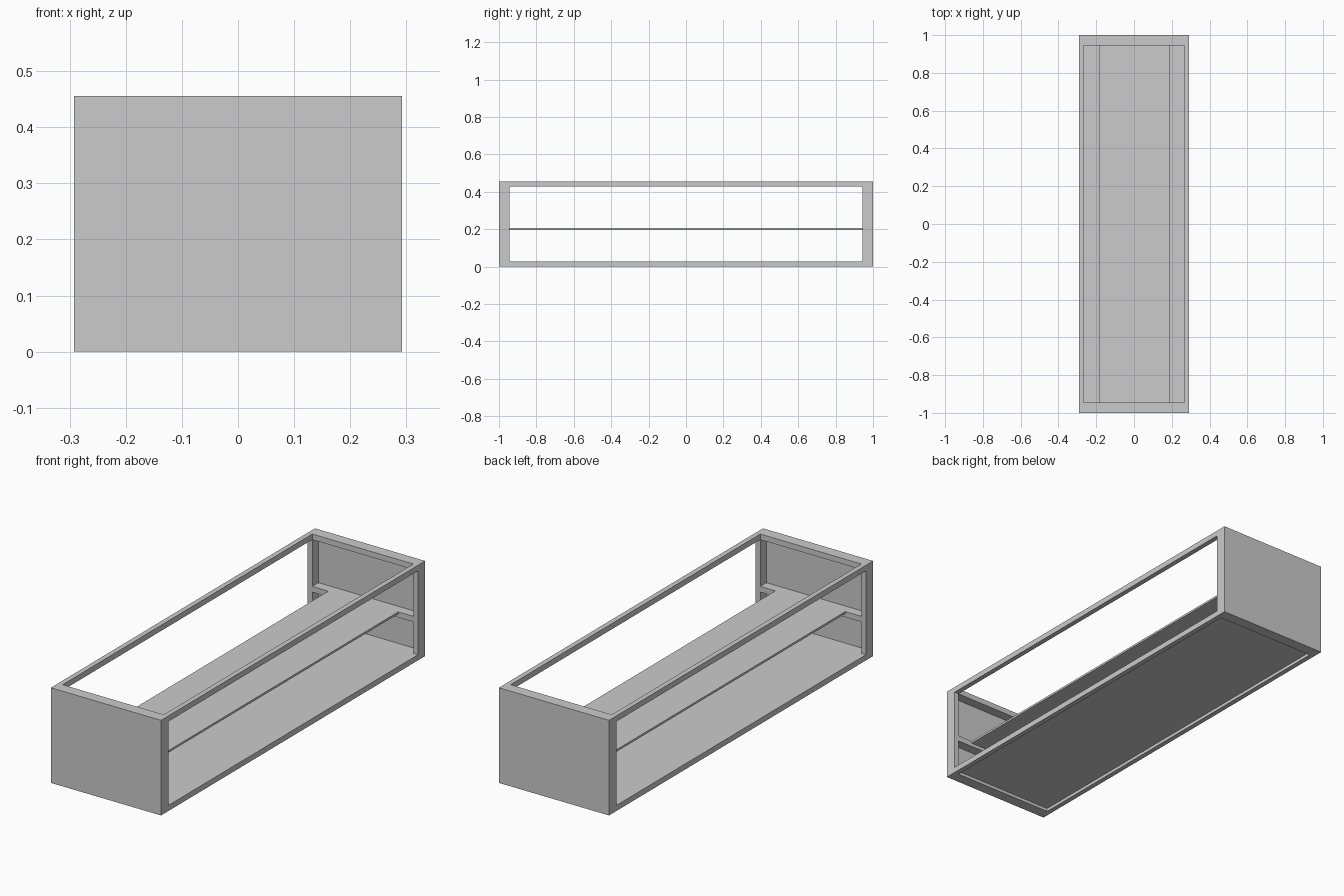
import bpy

cube = bpy.data.objects.get("Cube")
if cube:
    bpy.data.objects.remove(cube, do_unlink=True)

grey = bpy.data.materials.new("light grey")
grey.use_nodes = True
colour = (0.6, 0.6, 0.6, 1)
grey.diffuse_color = colour
grey.node_tree.nodes["Principled BSDF"].inputs["Base Color"].default_value = colour


def box(name, x, y, z):
    """Axis-aligned board given by its (low, high) extent on each axis."""
    spans = (x, y, z)
    bpy.ops.mesh.primitive_cube_add(size=1)
    ob = bpy.context.object
    ob.name = ob.data.name = name
    for v in ob.data.vertices:
        v.co = [(a + b) / 2 + c * (b - a) for c, (a, b) in zip(v.co, spans)]
    ob.data.materials.append(grey)
    return ob


def span(a, b, sign):
    return tuple(sorted((a * sign, b * sign)))


W, L, H = 0.292, 1.0, 0.456          # half width, half length, height
TX, TY, TZ = 0.024, 0.055, 0.027     # bar thickness on each axis
IX, IY = W - TX, L - TY              # inner half extents
SHELF = 0.205                        # top of the shelf
PANEL = 0.008                        # end panel thickness
levels = {"bottom": (0, TZ), "top": (H - TZ, H)}
shelf_bar = (SHELF - TZ, SHELF)

# Long side rails
for side, sx in (("left", 1), ("right", -1)):
    for level, z in levels.items():
        box(f"{level}_{side}_rail", span(IX, W, sx), (-IY, IY), z)

# Closed ends: posts, cross bars and flush panels
for end, sy in (("front", -1), ("back", 1)):
    y = span(IY, L, sy)
    for side, sx in (("left", 1), ("right", -1)):
        box(f"{end}_{side}_post", span(IX, W, sx), y, (0, H))
    for level, z in levels.items():
        box(f"{end}_{level}_bar", (-IX, IX), y, z)
    box(f"{end}_shelf_bar", (-IX, IX), y, shelf_bar)
    skin = span(L - PANEL, L, sy)
    box(f"{end}_lower_panel", (-IX, IX), skin, (TZ, SHELF - TZ))
    box(f"{end}_upper_panel", (-IX, IX), skin, (SHELF, H - TZ))

# Floor board, flush with the top of the bottom rails
box("floor_board", (-IX, IX), (-IY, IY), (TZ - 0.012, TZ))

# Narrow middle shelf
box("middle_shelf", (-0.183, 0.188), (-IY, IY), (SHELF - 0.01, SHELF))
